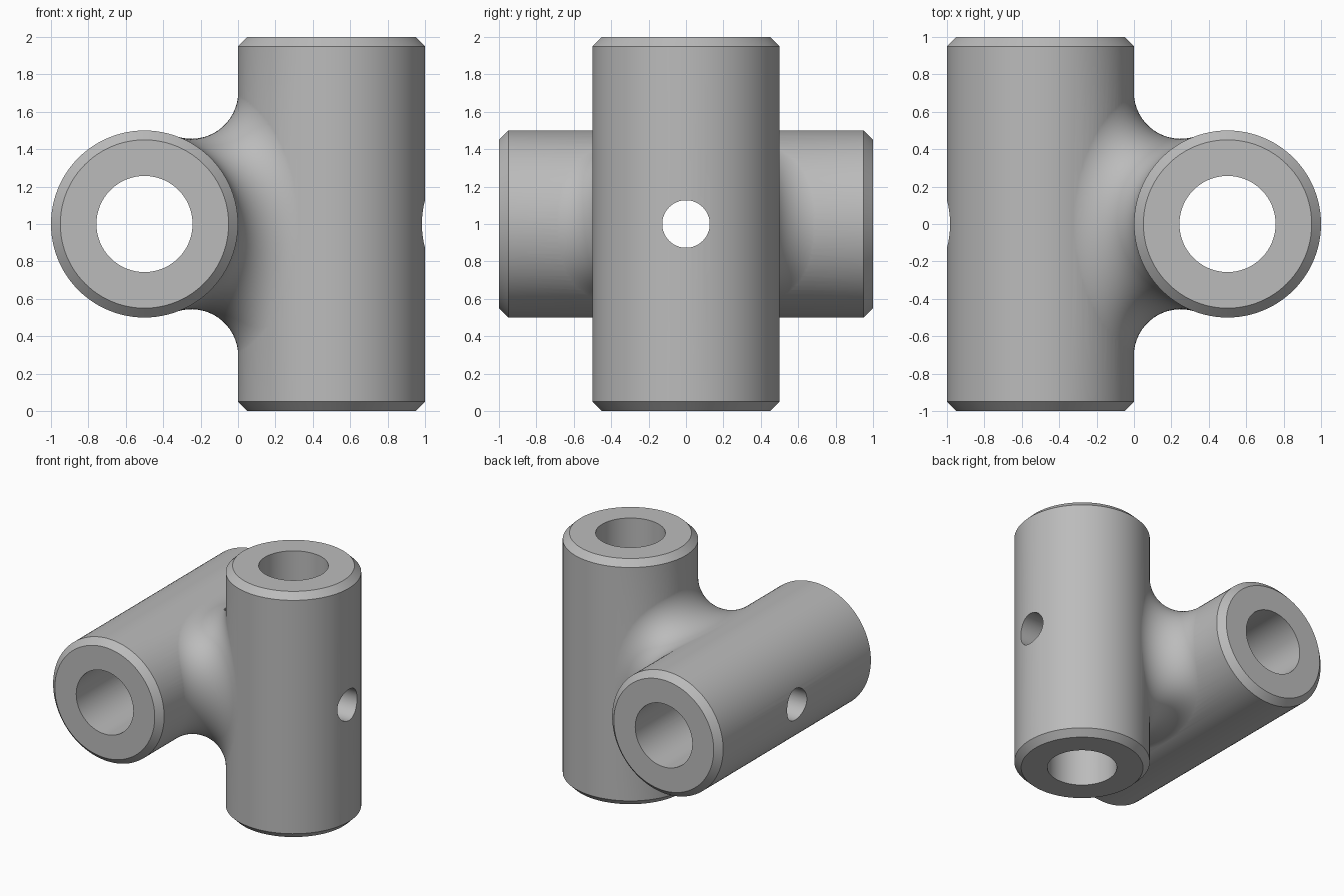
import bpy
import bmesh
from math import sin, cos, pi, sqrt, radians
from mathutils import Vector, Matrix

cube = bpy.data.objects.get("Cube")
if cube:
    bpy.data.objects.remove(cube, do_unlink=True)

R, CHAMFER, BORE, HOLE, FILLET = 0.5, 0.05, 0.257, 0.127, 0.25
SEGMENTS = 96

steel = bpy.data.materials.new("Plain grey")
steel.use_nodes = True
GREY = (0.5, 0.5, 0.5, 1)
steel.diffuse_color = GREY
steel.node_tree.nodes["Principled BSDF"].inputs["Base Color"].default_value = GREY


def add_object(name, bm):
    bmesh.ops.recalc_face_normals(bm, faces=bm.faces)
    mesh = bpy.data.meshes.new(name)
    bm.to_mesh(mesh)
    bm.free()
    mesh.materials.append(steel)
    obj = bpy.data.objects.new(name, mesh)
    bpy.context.collection.objects.link(obj)
    return obj


def turned(name, profile, centre, axis, segments=SEGMENTS):
    """Solid of revolution from (radius, height) pairs, along an axis."""
    bm = bmesh.new()
    rings = [[bm.verts.new((r * cos(2 * pi * i / segments), r * sin(2 * pi * i / segments), h))
              for i in range(segments)] for r, h in profile]
    for a, b in zip(rings, rings[1:]):
        for i in range(segments):
            j = (i + 1) % segments
            bm.faces.new((a[i], a[j], b[j], b[i]))
    bm.faces.new(rings[0])
    bm.faces.new(rings[-1])
    turn = Vector((0, 0, 1)).rotation_difference(Vector(axis)).to_matrix().to_4x4()
    bmesh.ops.transform(bm, matrix=Matrix.Translation(centre) @ turn, verts=bm.verts)
    return add_object(name, bm)


def blend_body(name, steps=128, arc_steps=16):
    """Rolling-ball fillet around the touching point of the two barrels."""
    d = R + FILLET - 0.001          # ball centre distance, sunk slightly for a clean join
    m = d - R
    bm = bmesh.new()
    loops = []
    for i in range(steps):
        t = 2 * pi * i / steps
        x = -m * cos(2 * t)
        c = Vector((x, sin(t) * sqrt(2 * m * (d + R - x)),
                    1 + cos(t) * sqrt(2 * m * (d + R + x))))
        u = (Vector((R, 0, c.z)) - c).normalized()
        v = (Vector((-R, c.y, 1)) - c).normalized()
        loops.append([bm.verts.new(c + FILLET * u.slerp(v, k / arc_steps))
                      for k in range(arc_steps + 1)])
    # Hidden caps inside each barrel
    caps = [bm.verts.new((0.3, 0, 1)), bm.verts.new((-0.3, 0, 1))]
    for i, a in enumerate(loops):
        b = loops[(i + 1) % steps]
        for k in range(arc_steps):
            bm.faces.new((a[k], b[k], b[k + 1], a[k + 1]))
        bm.faces.new((a[0], b[0], caps[0]))
        bm.faces.new((a[-1], b[-1], caps[1]))
    return add_object(name, bm)


def combine(body, tool, operation):
    mod = body.modifiers.new(operation.title(), 'BOOLEAN')
    mod.operation = operation
    mod.solver = 'EXACT'
    mod.object = tool
    bpy.context.view_layer.objects.active = body
    bpy.ops.object.modifier_apply(modifier=mod.name)
    bpy.data.objects.remove(tool, do_unlink=True)


# Two chamfered barrels at right angles, joined by the fillet
barrel = [(R - CHAMFER, -1), (R, CHAMFER - 1), (R, 1 - CHAMFER), (R - CHAMFER, 1)]
BARRELS = [("upright_barrel", (R, 0, 1), (0, 0, 1)),
           ("level_barrel", (-R, 0, 1), (0, 1, 0))]
body = blend_body("cross_connector")
for name, centre, axis in BARRELS:
    combine(body, turned(name, barrel, centre, axis), 'UNION')

# Bores along both barrels and the pin hole across them
for name, centre, axis in BARRELS:
    combine(body, turned(name + "_bore", [(BORE, -1.2), (BORE, 1.2)], centre, axis), 'DIFFERENCE')
pin = turned("pin_hole", [(HOLE, -1.2), (HOLE, 1.2)], (0, 0, 1), (1, 0, 0), 64)
combine(body, pin, 'DIFFERENCE')

bpy.ops.object.select_all(action='DESELECT')
body.select_set(True)
bpy.context.view_layer.objects.active = body
bpy.ops.object.shade_smooth_by_angle(angle=radians(25))
